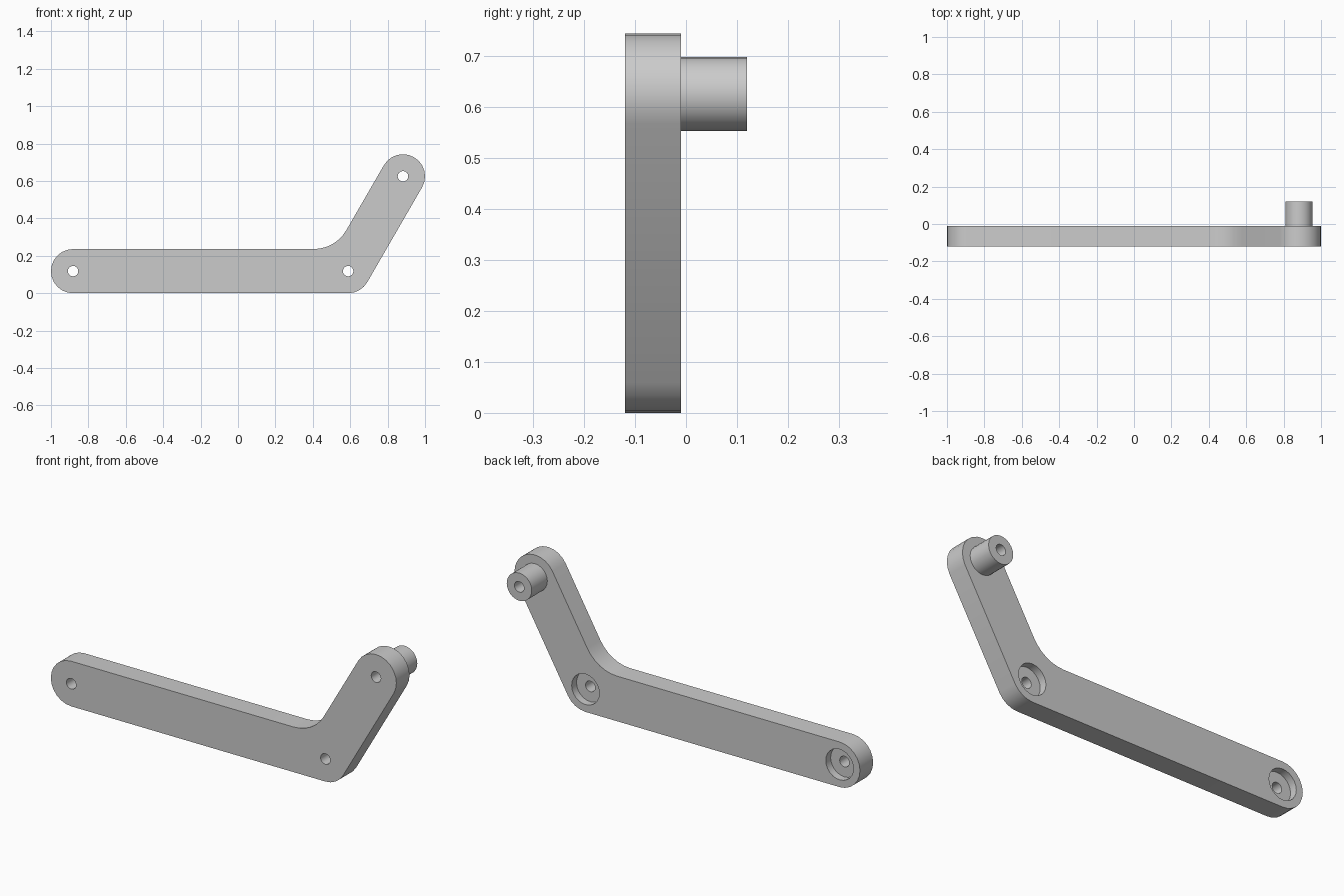
import bpy, bmesh, math
from mathutils import Vector, Matrix

cube = bpy.data.objects.get("Cube")
if cube:
    bpy.data.objects.remove(cube, do_unlink=True)

R = 0.118                                   # half width of the arms
PIVOT_END = Vector((-0.882, R))             # pivot centres in (x, z)
PIVOT_BEND = Vector((0.589, R))
PIVOT_TIP = Vector((0.882, 0.625))
FRONT, BACK, BOSS_END = -0.119, -0.01, 0.119
BOSS_R, HOLE_R, BORE_R, BORE_DEPTH = 0.0725, 0.028, 0.08, 0.04

grey = bpy.data.materials.new("grey_metal")
grey.use_nodes = True
grey.diffuse_color = (0.6, 0.6, 0.6, 1)
grey.node_tree.nodes["Principled BSDF"].inputs["Base Color"].default_value = (0.6, 0.6, 0.6, 1)


def arc(centre, radius, start, end, steps):
    angles = [math.radians(start + (end - start) * i / steps) for i in range(steps + 1)]
    return [centre + radius * Vector((math.cos(a), math.sin(a))) for a in angles]


def make_object(name, bm):
    bmesh.ops.recalc_face_normals(bm, faces=bm.faces)
    mesh = bpy.data.meshes.new(name)
    bm.to_mesh(mesh)
    bm.free()
    mesh.materials.append(grey)
    obj = bpy.data.objects.new(name, mesh)
    bpy.context.collection.objects.link(obj)
    return obj


def prism(name, outline, y0, y1):
    """Extrude an (x, z) outline from y0 to y1."""
    bm = bmesh.new()
    face = bm.faces.new([bm.verts.new((p.x, y0, p.y)) for p in outline])
    top = bmesh.ops.extrude_face_region(bm, geom=[face])["geom"]
    verts = [v for v in top if isinstance(v, bmesh.types.BMVert)]
    bmesh.ops.translate(bm, vec=(0, y1 - y0, 0), verts=verts)
    return make_object(name, bm)


def cylinder(name, centre, radius, y0, y1, sides=24):
    return prism(name, arc(centre, radius, 0, 360, sides)[:-1], y0, y1)


def combine(target, tool, operation):
    mod = target.modifiers.new(tool.name, "BOOLEAN")
    mod.operation, mod.solver, mod.object = operation, "EXACT", tool
    bpy.context.view_layer.objects.active = target
    bpy.ops.object.modifier_apply(modifier=mod.name)
    bpy.data.objects.remove(tool, do_unlink=True)


# Bent plate with rounded ends and a filleted inner corner
fillet = 0.2
corner = PIVOT_BEND + Vector((-R * math.tan(math.radians(30)), R))
fillet_centre = corner + Vector((-fillet * math.tan(math.radians(30)), fillet))
outline = (arc(PIVOT_END, R, 90, 270, 12) + arc(PIVOT_BEND, R, -90, -30, 4)
           + arc(PIVOT_TIP, R, -30, 150, 12) + arc(fillet_centre, fillet, -30, -90, 6))
lever = prism("bent_lever", outline, FRONT, BACK)

# Round boss on the back of the tip
combine(lever, cylinder("boss", PIVOT_TIP, BOSS_R, BACK - 0.03, BOSS_END), "UNION")

# Counterbores on the back, then through holes
for pivot in (PIVOT_END, PIVOT_BEND):
    combine(lever, cylinder("counterbore", pivot, BORE_R, BACK - BORE_DEPTH, BACK + 0.05), "DIFFERENCE")
for pivot in (PIVOT_END, PIVOT_BEND, PIVOT_TIP):
    combine(lever, cylinder("pivot_hole", pivot, HOLE_R, FRONT - 0.1, BOSS_END + 0.1, 16), "DIFFERENCE")

# Smooth the rounded sides, keep the rims sharp
bpy.ops.object.select_all(action="DESELECT")
lever.select_set(True)
bpy.context.view_layer.objects.active = lever
bpy.ops.object.shade_smooth_by_angle(angle=math.radians(30))
